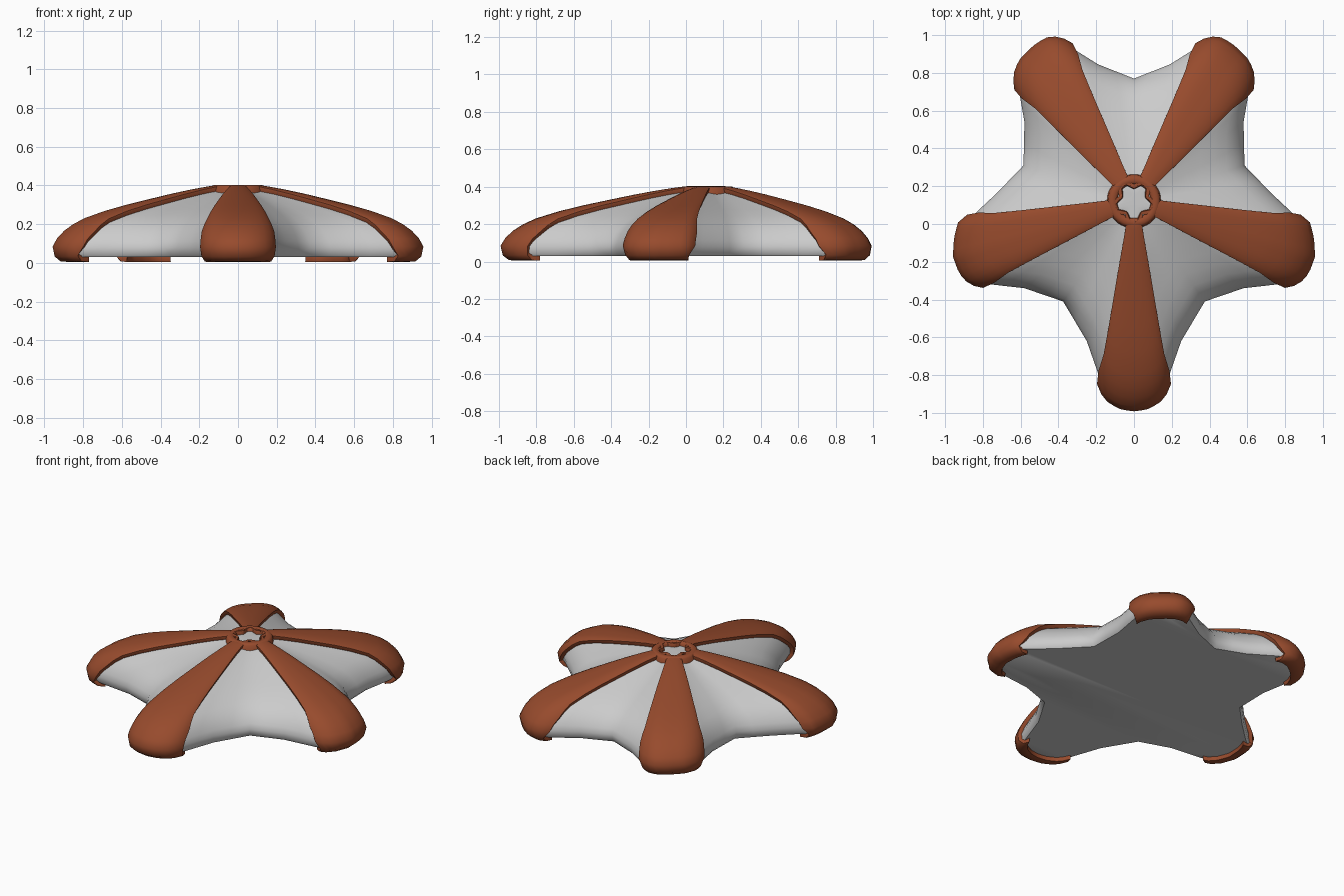
import bpy, bmesh
from math import sin, cos, atan2, asin, hypot, pi, radians

if "Cube" in bpy.data.objects:
    bpy.data.objects.remove(bpy.data.objects["Cube"])

HUB = 0.12   # y position of the radial centre

# right half of the body outline, from back valley round to the front tip
HALF = [(0, .77), (.19, .845), (.35, .945), (.40, .97), (.46, .965), (.52, .925),
        (.59, .855), (.615, .79), (.615, .74), (.58, .54), (.585, .31), (.73, .16),
        (.88, .02), (.91, 0), (.93, -.08), (.935, -.17), (.905, -.25), (.86, -.30),
        (.80, -.315), (.58, -.34), (.375, -.41), (.25, -.62), (.18, -.82),
        (.16, -.88), (.12, -.93), (.06, -.96), (0, -.968)]
OUT = HALF + [(-x, y) for x, y in HALF[-2:0:-1]]
OUT = [(x, y - HUB) for x, y in OUT]

# radial profile: (fraction of outline radius, z)
PROFILE = [(.06, .38), (.10, .379), (.135, .375), (.18, .368), (.25, .356), (.36, .334),
           (.48, .307), (.61, .277), (.73, .245), (.84, .208), (.90, .178), (.945, .147),
           (.98, .112), (1.0, .08), (.992, .045), (.972, .03)]


def radius(a):
    """Distance from the hub to the outline in direction a."""
    dx, dy = cos(a), sin(a)
    for (x1, y1), (x2, y2) in zip(OUT, OUT[1:] + OUT[:1]):
        ex, ey = x2 - x1, y2 - y1
        den = dx * ey - dy * ex
        if abs(den) < 1e-9:
            continue
        r = (x1 * ey - y1 * ex) / den
        s = (x1 * dy - y1 * dx) / den
        if r > 0 and -1e-6 <= s <= 1 + 1e-6:
            return r
    return 1.0


def point(a, t, z):
    r = t * radius(a)
    return (r * cos(a), HUB + r * sin(a), z)


def lerp(table, x):
    for (x1, y1), (x2, y2) in zip(table, table[1:]):
        if x <= x2:
            return y1 + (y2 - y1) * max(0, x - x1) / (x2 - x1)
    return table[-1][1]


def add_grid(bm, rows, closed=False):
    vs = [[bm.verts.new(p) for p in row] for row in rows]
    n = len(rows[0])
    for r1, r2 in zip(vs, vs[1:]):
        for i in range(n if closed else n - 1):
            j = (i + 1) % n
            bm.faces.new((r1[i], r2[i], r2[j], r1[j]))
    return vs


def finish(bm, name, mat=None, angle=None):
    bmesh.ops.recalc_face_normals(bm, faces=bm.faces)
    me = bpy.data.meshes.new(name)
    bm.to_mesh(me)
    bm.free()
    ob = bpy.data.objects.new(name, me)
    bpy.context.collection.objects.link(ob)
    if mat:
        me.materials.append(mat)
    for p in me.polygons:
        p.use_smooth = True
    if angle:
        bpy.ops.object.select_all(action='DESELECT')
        ob.select_set(True)
        bpy.context.view_layer.objects.active = ob
        bpy.ops.object.shade_smooth_by_angle(angle=radians(angle))
    return ob


brown = bpy.data.materials.new("rust_brown")
brown.diffuse_color = (.31, .07, .026, 1)
brown.use_nodes = True
brown.node_tree.nodes["Principled BSDF"].inputs["Base Color"].default_value = brown.diffuse_color

# star-shaped body
bm = bmesh.new()
angles = []
for (x1, y1), (x2, y2) in zip(OUT, OUT[1:] + OUT[:1]):
    angles += [atan2(y1, x1), atan2((y1 + y2) / 2, (x1 + x2) / 2)]
vs = add_grid(bm, [[point(a, t, z) for a in angles] for t, z in PROFILE], True)
bm.faces.new(vs[0])
bm.faces.new(vs[-1])
finish(bm, "star_body", angle=50)

# five bands that follow the arm ridges and wrap under the tips
WIDTH = [(.10, .075), (.135, .06), (.18, .052), (.25, .062), (.84, .165), (.945, .192), (1, .195)]
COLS = 12
for k, deg in enumerate((-90, -17.3, 55.9, 124.1, 197.3)):
    a0 = radians(deg)
    r0 = radius(a0)
    rows = []
    for i, (t, z) in enumerate(PROFILE[1:] + [(.93, .028)]):
        half = asin(lerp(WIDTH, t) / (t * r0))
        if i > 12:                      # tuck in below the tip
            half = .175
        rows.append([point(a0 + half * (2 * c / COLS - 1), t, z) for c in range(COLS + 1)])
    bm = bmesh.new()
    add_grid(bm, rows)
    bmesh.ops.recalc_face_normals(bm, faces=bm.faces)
    if sum(f.normal.z for f in bm.faces) < 0:
        bmesh.ops.reverse_faces(bm, faces=bm.faces)
    me = bpy.data.meshes.new("arm_band")
    bm.to_mesh(me)
    bm.free()
    me.materials.append(brown)
    for p in me.polygons:
        p.use_smooth = True
    ob = bpy.data.objects.new("arm_band_%d" % (k + 1), me)
    bpy.context.collection.objects.link(ob)
    so = ob.modifiers.new("thickness", 'SOLIDIFY')
    so.thickness, so.offset = .032, .5
    be = ob.modifiers.new("round_edges", 'BEVEL')
    be.width, be.segments, be.limit_method = .012, 2, 'ANGLE'
    be.angle_limit = radians(60)

# hub ring joining the bands
bm = bmesh.new()
SECTION = [(.088, .36), (.09, .392), (.10, .402), (.125, .402), (.138, .392), (.145, .35)]
add_grid(bm, [[(r * cos(i * pi / 20), HUB + r * sin(i * pi / 20), z) for i in range(40)]
              for r, z in SECTION + SECTION[:1]], True)
bmesh.ops.remove_doubles(bm, verts=bm.verts, dist=1e-5)
finish(bm, "hub_ring", brown, 50)
